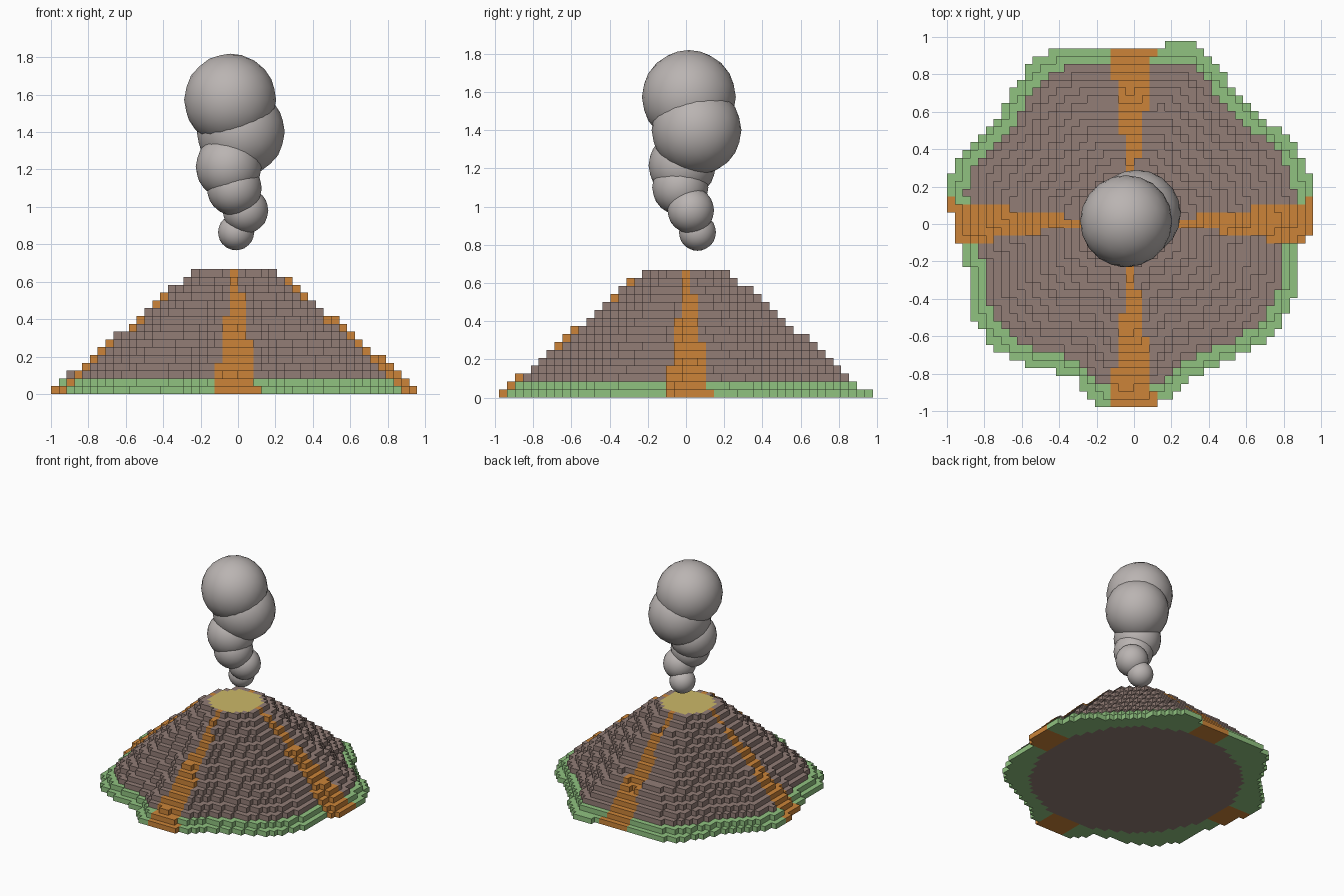
import bpy, bmesh, math

old = bpy.data.objects.get("Cube")
if old:
    bpy.data.objects.remove(old)


def linear(c):
    c /= 255
    return c / 12.92 if c < 0.04 else ((c + 0.055) / 1.055) ** 2.4


def material(name, *rgb):
    m = bpy.data.materials.new(name)
    m.use_nodes = True
    color = [linear(c) for c in rgb] + [1]
    m.diffuse_color = color
    m.node_tree.nodes["Principled BSDF"].inputs["Base Color"].default_value = color
    return m


rock = material("brown rock", 146, 125, 118)
grass = material("green grass", 144, 194, 128)
lava = material("orange lava", 204, 132, 56)
crater = material("yellow crater", 204, 184, 104)
ash = material("grey smoke", 186, 180, 178)
ROCK, GRASS, LAVA, CRATER = range(4)

CELL = 1 / 24
LAYERS = 16
CENTER_X = -CELL / 2

# Foot radius of the mountain, every ten degrees
FOOT = [.99, .995, .99, .96, .90, .90, .95, 1.02, .972, .94, .972, 1.01,
        1.01, .96, .905, .93, .995, .99, .945, .905, .905, .975, .985, .955,
        .885, .87, .975, .975, .965, .885, .885, .915, .96, .97, .95, .905]


def foot_radius(x, y):
    step = math.degrees(math.atan2(y, x)) % 360 / 10
    i, f = int(step), step % 1
    return FOOT[i % 36] * (1 - f) + FOOT[(i + 1) % 36] * f


def cell_center(i, j):
    return (i + 0.5) * CELL - 1, (j - 23) * CELL


def distance(i, j):
    x, y = cell_center(i, j)
    return math.hypot(x - CENTER_X, y)


# Number of stacked blocks in each grid cell
height = {}
for i in range(48):
    for j in range(47):
        x, y = cell_center(i, j)
        slope = distance(i, j) / foot_radius(x - CENTER_X, y)
        count = sum(slope < 1 - 0.05 * k for k in range(LAYERS))
        if count:
            height[i, j] = count


def block_color(i, j, k):
    x, y = cell_center(i, j)
    # Four lava streams that narrow towards the top
    width = 0.12 - 0.0072 * k
    if min(abs(x + 0.01), abs(y - CELL / 2 + 0.01)) < width:
        return LAVA
    return GRASS if k < 2 else ROCK


def top_color(i, j, k):
    if k == LAYERS - 1 and distance(i, j) < 0.19:
        return CRATER
    return block_color(i, j, k)


def bottom_color(i, j):
    return ROCK if distance(i, j) < 0.78 else block_color(i, j, 0)


# Stepped mountain: only the exposed block faces
bm = bmesh.new()
corners = {}


def corner(i, j, k):
    if (i, j, k) not in corners:
        x, y = cell_center(i - 0.5, j - 0.5)
        corners[i, j, k] = bm.verts.new((x, y, k * CELL))
    return corners[i, j, k]


def quad(points, color):
    bm.faces.new([corner(*p) for p in points]).material_index = color


for (i, j), h in height.items():
    ring = [(i, j), (i + 1, j), (i + 1, j + 1), (i, j + 1)]
    quad([(a, b, h) for a, b in ring], top_color(i, j, h - 1))
    quad([(a, b, 0) for a, b in reversed(ring)], bottom_color(i, j))
    for side, (di, dj) in enumerate([(0, -1), (1, 0), (0, 1), (-1, 0)]):
        p, q = ring[side], ring[(side + 1) % 4]
        for k in range(height.get((i + di, j + dj), 0), h):
            quad([(*p, k), (*q, k), (*q, k + 1), (*p, k + 1)],
                 block_color(i, j, k))

mesh = bpy.data.meshes.new("mountain")
bm.to_mesh(mesh)
bm.free()
for m in (rock, grass, lava, crater):
    mesh.materials.append(m)
bpy.context.collection.objects.link(bpy.data.objects.new("mountain", mesh))

# Smoke column: x, y, z, radius of each puff
PUFFS = [(-.01, .06, .865, .097), (.04, .025, .98, .122),
         (-.02, -.03, 1.10, .147), (-.05, -.02, 1.215, .176),
         (.015, .055, 1.40, .235), (-.042, .015, 1.573, .246)]
for n, (x, y, z, r) in enumerate(PUFFS, 1):
    bpy.ops.mesh.primitive_ico_sphere_add(subdivisions=3, radius=r,
                                          location=(x, y, z))
    puff = bpy.context.object
    puff.name = f"smoke_puff_{n}"
    puff.data.materials.append(ash)
    bpy.ops.object.shade_smooth()
